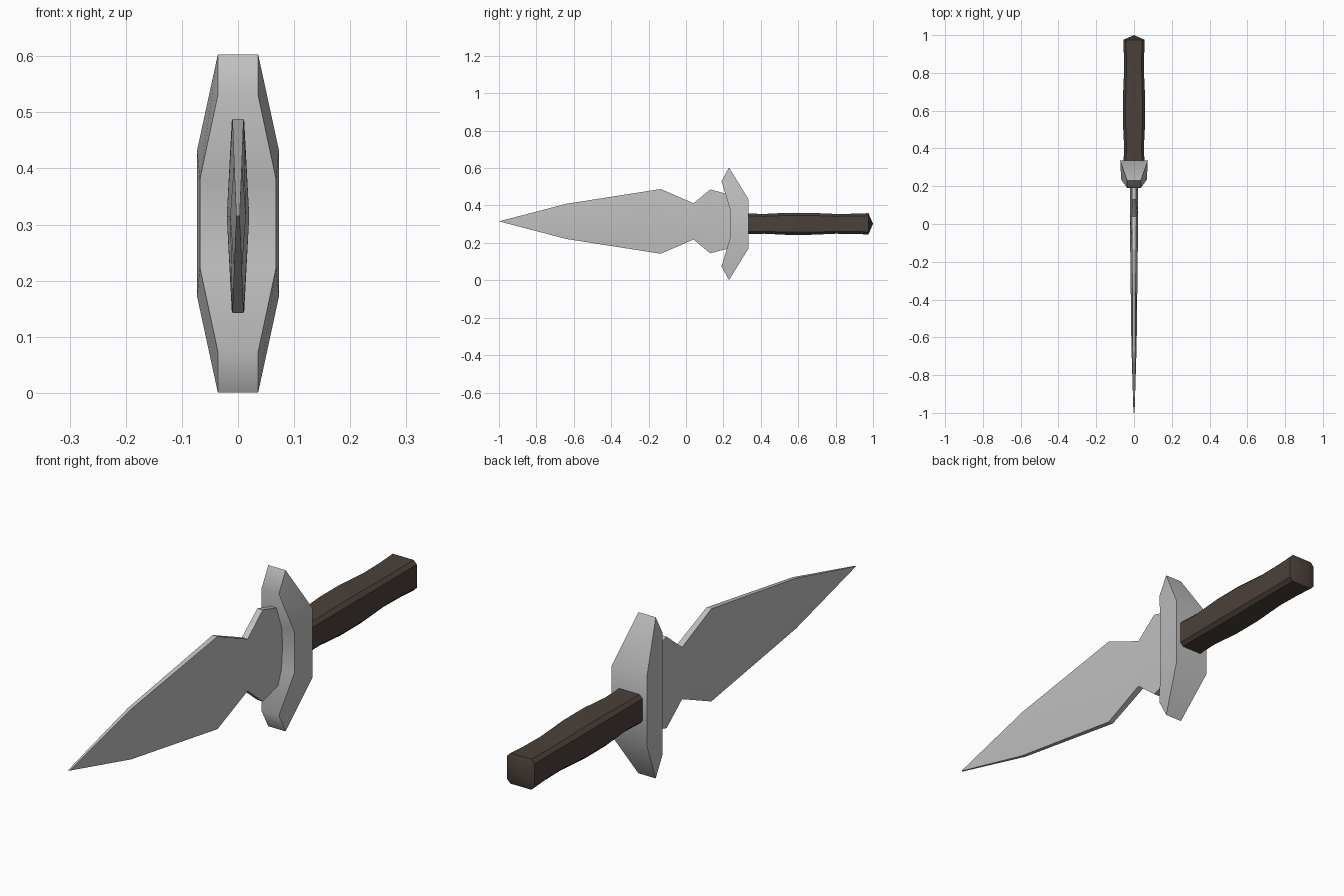
import bpy
import bmesh
import math

cube = bpy.data.objects.get("Cube")
if cube:
    bpy.data.objects.remove(cube, do_unlink=True)


def make_material(name, rgb):
    mat = bpy.data.materials.new(name)
    mat.use_nodes = True
    mat.diffuse_color = (*rgb, 1)
    node = mat.node_tree.nodes["Principled BSDF"]
    node.inputs["Base Color"].default_value = (*rgb, 1)
    node.inputs["Roughness"].default_value = 0.7
    return mat


def loft(name, sections, mat, smooth_angle):
    """Skin a row of matching closed sections and cap both ends."""
    bm = bmesh.new()
    rings = [[bm.verts.new(p) for p in section] for section in sections]
    n = len(rings[0])
    for a, b in zip(rings, rings[1:]):
        for i in range(n):
            j = (i + 1) % n
            bm.faces.new((a[i], a[j], b[j], b[i]))
    bm.faces.new(rings[0])
    bm.faces.new(rings[-1])
    bmesh.ops.remove_doubles(bm, verts=bm.verts, dist=0.0005)
    bmesh.ops.recalc_face_normals(bm, faces=bm.faces)
    mesh = bpy.data.meshes.new(name)
    bm.to_mesh(mesh)
    bm.free()
    mesh.materials.append(mat)
    obj = bpy.data.objects.new(name, mesh)
    bpy.context.collection.objects.link(obj)
    bpy.ops.object.select_all(action="DESELECT")
    obj.select_set(True)
    bpy.context.view_layer.objects.active = obj
    bpy.ops.object.shade_smooth_by_angle(angle=math.radians(smooth_angle))
    return obj


steel = make_material("steel grey", (0.53, 0.53, 0.53))
leather = make_material("dark brown", (0.07, 0.052, 0.042))

# Blade: six-sided sections with a shallow centre ridge and blunt edges
BLADE_Z = 0.315


def blade_section(y, height, ridge, edge):
    outline = [(ridge, 0), (edge, height), (-edge, height),
               (-ridge, 0), (-edge, -height), (edge, -height)]
    return [(x, y, BLADE_Z + z) for x, z in outline]


blade_stations = [(-1, 0, 0.003, 0.003), (-0.64, 0.094, 0.014, 0.007),
                  (-0.135, 0.173, 0.02, 0.01), (0.04, 0.097, 0.02, 0.012),
                  (0.13, 0.171, 0.02, 0.011), (0.25, 0.138, 0.02, 0.012)]
loft("blade", [blade_section(*s) for s in blade_stations], steel, 30)

# Guard: swept-forward crosspiece, mirrored top to bottom
GUARD_Z = 0.302


def guard_section(front, back, side):
    (fy, fz, fx), (by, bz, bx) = front, back
    return [(-fx, fy, GUARD_Z + side * fz), (fx, fy, GUARD_Z + side * fz),
            (bx, by, GUARD_Z + side * bz), (-bx, by, GUARD_Z + side * bz)]


tip = ((0.19, 0.228, 0.036), (0.23, 0.301, 0.036))
middle = ((0.235, 0.078, 0.068), (0.335, 0.13, 0.073))
loft("guard", [guard_section(*tip, 1), guard_section(*middle, 1),
               guard_section(*middle, -1), guard_section(*tip, -1)], steel, 50)

# Handle: square grip with bevelled corners, a slight swell and a pointed cap
def handle_section(y, r):
    c = r * 0.76
    outline = [(r, c), (c, r), (-c, r), (-r, c),
               (-r, -c), (-c, -r), (c, -r), (r, -c)]
    return [(x, y, GUARD_Z + z) for x, z in outline]


handle_stations = [(0.32, 0.055), (0.42, 0.053), (0.54, 0.059), (0.66, 0.059),
                   (0.8, 0.053), (0.9, 0.054), (0.975, 0.057), (1, 0)]
loft("handle", [handle_section(*s) for s in handle_stations], leather, 30)
